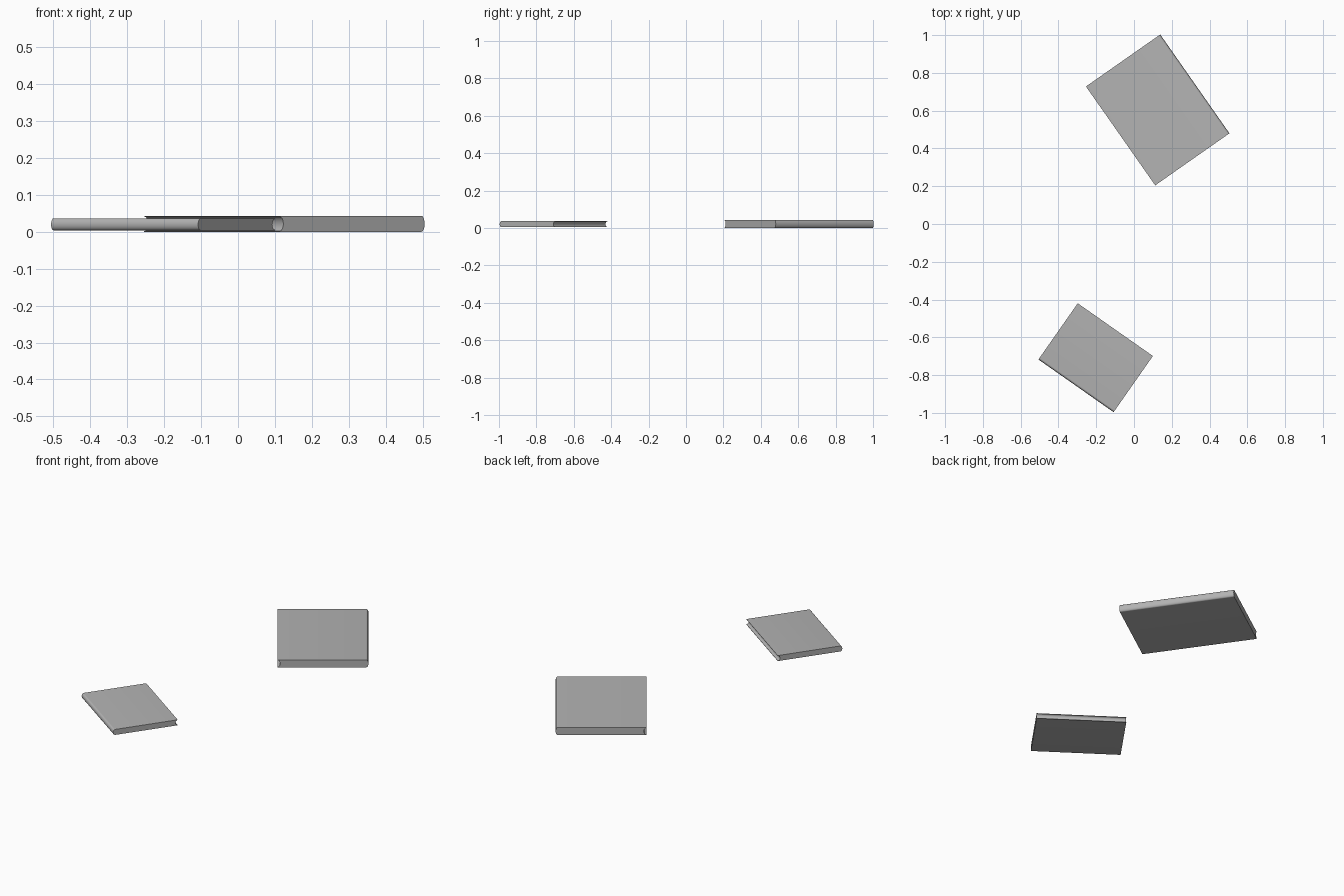
import bpy, math

if "Cube" in bpy.data.objects:
    bpy.data.objects.remove(bpy.data.objects["Cube"])

# darker grey shared by covers and pages
grey = bpy.data.materials.new("dark_grey")
grey.diffuse_color = (0.45, 0.45, 0.45, 1)
grey.use_nodes = True
grey.node_tree.nodes["Principled BSDF"].inputs["Base Color"].default_value = grey.diffuse_color


def extrude_profile(name, profile, length, loc, angle):
    """Closed (x, z) profile pushed along local y, then turned about z."""
    n = len(profile)
    verts = [(x, s * length / 2, z) for s in (-1, 1) for x, z in profile]
    faces = [list(range(n)), list(range(2 * n - 1, n - 1, -1))]
    faces += [[i, i + n, (i + 1) % n + n, (i + 1) % n] for i in range(n)]
    mesh = bpy.data.meshes.new(name)
    mesh.from_pydata(verts, [], faces)
    mesh.update()
    mesh.materials.append(grey)
    obj = bpy.data.objects.new(name, mesh)
    bpy.context.collection.objects.link(obj)
    obj.location = loc
    obj.rotation_euler.z = math.radians(angle)
    bpy.ops.object.select_all(action='DESELECT')
    obj.select_set(True)
    bpy.context.view_layer.objects.active = obj
    bpy.ops.object.mode_set(mode='EDIT')
    bpy.ops.mesh.select_all(action='SELECT')
    bpy.ops.mesh.normals_make_consistent(inside=False)
    bpy.ops.object.mode_set(mode='OBJECT')
    bpy.ops.object.shade_smooth_by_angle(angle=math.radians(35))
    return obj


def bow(x, z0, z1, depth, steps=12):
    """Half ellipse from z0 to z1, bulging towards +x by depth."""
    mid, half = (z0 + z1) / 2, (z1 - z0) / 2
    turns = [math.pi * i / steps for i in range(steps + 1)]
    return [(x + depth * math.sin(t), mid - half * math.cos(t)) for t in turns]


def book(prefix, x, y, z, angle, width, length, height,
         board=0.002, bulge=0.011, hollow=0.012):
    left, right = -width / 2, width / 2 - bulge
    # cover: two boards joined by a rounded spine
    cover = [(left, 0)] + bow(right, 0, height, bulge) + [(left, height), (left, height - board)]
    cover += bow(right, height - board, board, bulge - board) + [(left, board)]
    extrude_profile(prefix + "_cover", cover, length, (x, y, z), angle)
    # page block: rounded at the spine, hollow at the fore edge
    pages = bow(right, board, height - board, bulge - board)
    pages += bow(left + 0.001, height - board, board, hollow)
    extrude_profile(prefix + "_pages", pages, length, (x, y, z), angle)


book("large_book", 0.1255, 0.604, 0.0, 35, 0.48, 0.639, 0.043)
book("small_book", -0.203, -0.708, 0.004, 235, 0.363, 0.486, 0.032)
